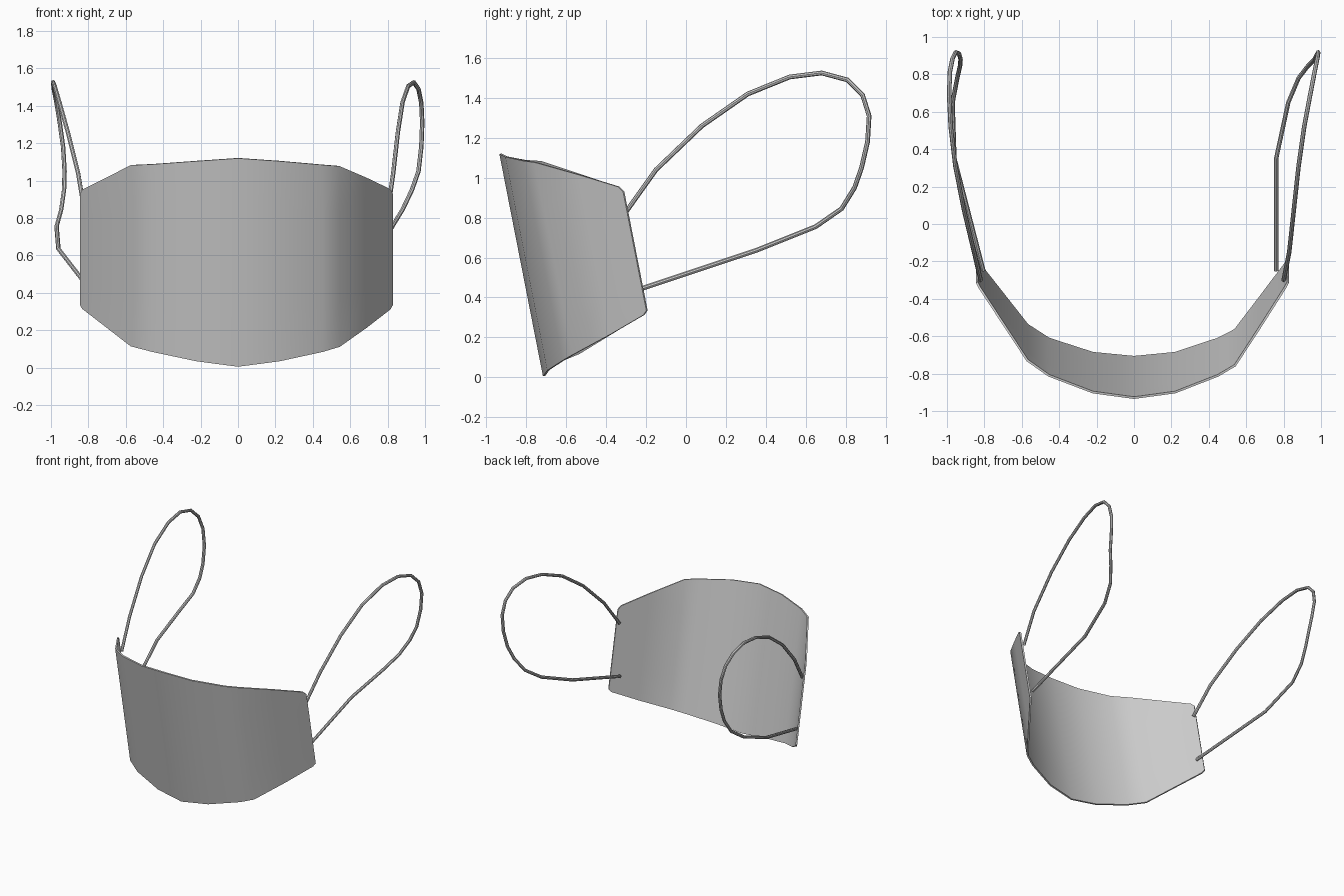
import bpy, bmesh, math

if "Cube" in bpy.data.objects:
    bpy.data.objects.remove(bpy.data.objects["Cube"])

TILT = -0.196  # the sheet leans forward as it rises


def finish(obj):
    bpy.ops.object.select_all(action='DESELECT')
    obj.select_set(True)
    bpy.context.view_layer.objects.active = obj
    bpy.ops.object.convert(target='MESH')
    bpy.ops.object.shade_smooth_by_angle(angle=math.radians(40))


# Mask panel: columns of (x, y at z=0, bottom z, top z), clipped at the ends
columns = [
    (-.840, -.130, .335, .930), (-.828, -.150, .315, .952),
    (-.570, -.517, .115, 1.083), (-.455, -.597, .085, 1.088),
    (-.220, -.683, .035, 1.105), (0, -.710, .006, 1.120),
    (.220, -.683, .035, 1.105), (.450, -.597, .085, 1.085),
    (.540, -.545, .112, 1.078), (.685, -.335, .215, 1.015),
    (.810, -.150, .312, .955), (.823, -.130, .335, .930),
]
ROWS = 4
bm = bmesh.new()
grid = []
for x, y, low, high in columns:
    heights = [low + (high - low) * i / ROWS for i in range(ROWS + 1)]
    grid.append([bm.verts.new((x, y + TILT * z, z)) for z in heights])
for a, b in zip(grid, grid[1:]):
    for i in range(ROWS):
        bm.faces.new((a[i], b[i], b[i + 1], a[i + 1]))
mesh = bpy.data.meshes.new("mask_panel")
bm.to_mesh(mesh)
bm.free()
panel = bpy.data.objects.new("mask_panel", mesh)
bpy.context.collection.objects.link(panel)
solid = panel.modifiers.new("thickness", 'SOLIDIFY')
solid.thickness = 0.012
solid.offset = 0
finish(panel)

# Ear loops: shared side profile (y, z), with a different sideways bend each
profile = [(-.30, .83), (-.15, 1.04), (.08, 1.26), (.31, 1.42), (.52, 1.505),
           (.68, 1.525), (.81, 1.49), (.885, 1.415), (.918, 1.31),
           (.91, 1.18), (.88, 1.05), (.845, .95), (.78, .845), (.65, .755),
           (.35, .635), (-.25, .435)]
bends = {
    "ear_loop_right": [.80, .83, .855, .88, .91, .94, .965, .98, .985, .98,
                       .965, .93, .88, .825, .76, .76],
    "ear_loop_left": [-.82, -.855, -.91, -.955, -.98, -.988, -.985, -.97,
                      -.953, -.935, -.927, -.93, -.945, -.97, -.96, -.805],
}
for name, xs in bends.items():
    curve = bpy.data.curves.new(name, 'CURVE')
    curve.dimensions = '3D'
    curve.bevel_depth = 0.012
    curve.bevel_resolution = 2
    curve.use_fill_caps = True
    spline = curve.splines.new('POLY')
    spline.points.add(len(profile) - 1)
    for point, x, (y, z) in zip(spline.points, xs, profile):
        point.co = (x, y, z, 1)
    loop = bpy.data.objects.new(name, curve)
    bpy.context.collection.objects.link(loop)
    finish(loop)
